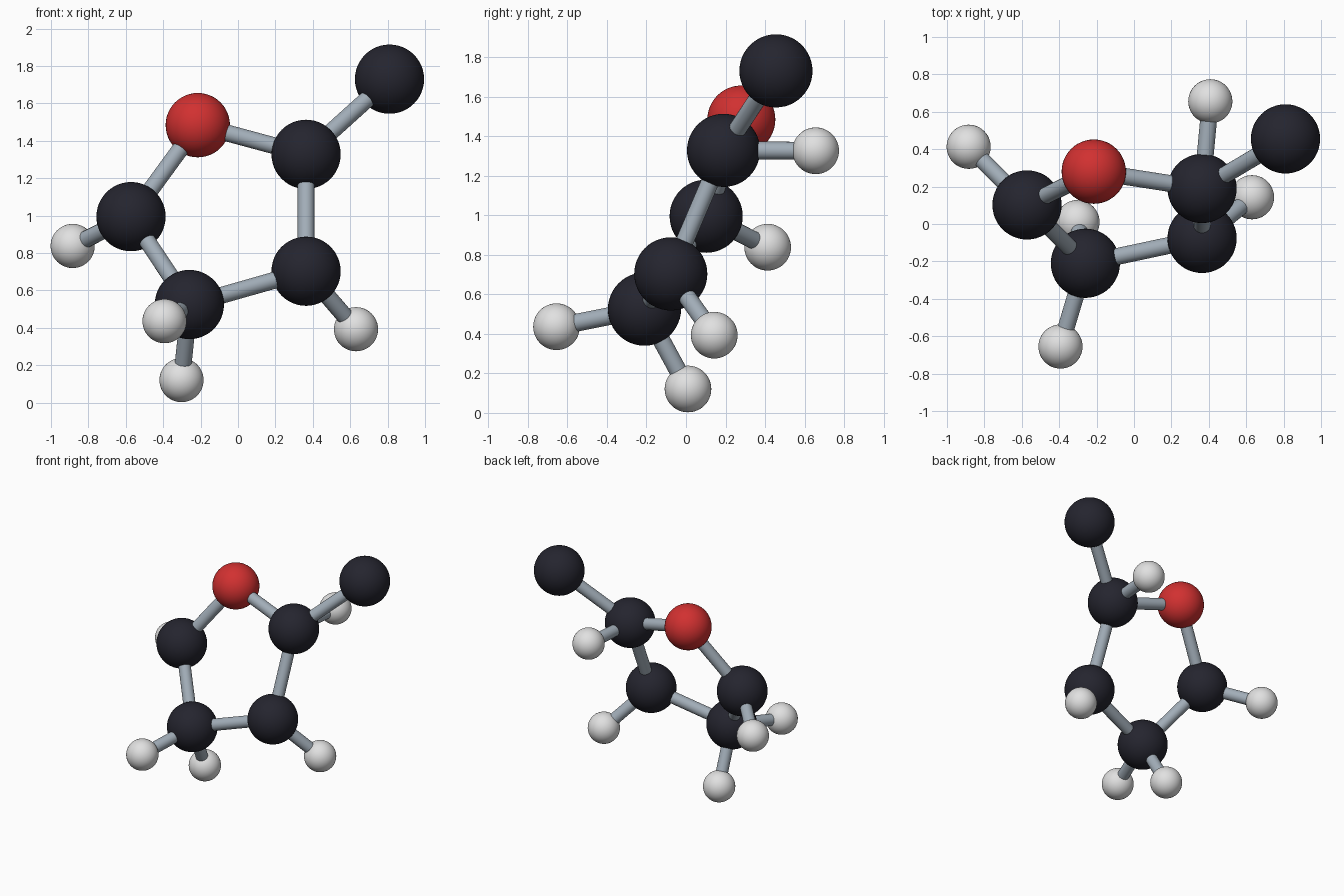
import bpy
from mathutils import Vector

cube = bpy.data.objects.get("Cube")
if cube:
    bpy.data.objects.remove(cube, do_unlink=True)


def make_material(name, colour, roughness=0.5):
    mat = bpy.data.materials.new(name)
    mat.use_nodes = True
    rgba = (*colour, 1.0)
    mat.diffuse_color = rgba
    shader = mat.node_tree.nodes["Principled BSDF"]
    shader.inputs["Base Color"].default_value = rgba
    shader.inputs["Roughness"].default_value = roughness
    return mat


# Radius and material for each kind of atom
KINDS = {
    "carbon": (0.185, make_material("charcoal", (0.018, 0.018, 0.028))),
    "oxygen": (0.172, make_material("red", (0.64, 0.03, 0.03))),
    "hydrogen": (0.118, make_material("off_white", (0.75, 0.75, 0.75))),
}
BOND_RADIUS = 0.045
BOND_MATERIAL = make_material("blue_grey", (0.36, 0.42, 0.48))

# Atom centres
ATOMS = {
    "ring_oxygen": (-0.215, 0.28, 1.484),
    "ring_carbon_left": (0.364, 0.19, 1.328),
    "ring_carbon_lower_left": (0.364, -0.077, 0.703),
    "ring_carbon_bottom": (-0.26, -0.21, 0.525),
    "ring_carbon_right": (-0.572, 0.102, 0.995),
    "branch_carbon": (0.81, 0.455, 1.73),
    "back_hydrogen": (0.408, 0.656, 1.326),
    "left_hydrogen": (0.631, 0.143, 0.393),
    "front_hydrogen": (-0.393, -0.655, 0.436),
    "bottom_hydrogen": (-0.302, 0.01, 0.121),
    "right_hydrogen": (-0.884, 0.413, 0.838),
}

# The ring closes on itself, then the outer atoms hang off it
RING = [name for name in ATOMS if name.startswith("ring")]
BONDS = list(zip(RING, RING[1:] + RING[:1])) + [
    ("ring_carbon_left", "branch_carbon"),
    ("ring_carbon_left", "back_hydrogen"),
    ("ring_carbon_lower_left", "left_hydrogen"),
    ("ring_carbon_bottom", "front_hydrogen"),
    ("ring_carbon_bottom", "bottom_hydrogen"),
    ("ring_carbon_right", "right_hydrogen"),
]


def finish(name, mat):
    obj = bpy.context.object
    obj.name = obj.data.name = name
    obj.data.materials.append(mat)
    bpy.ops.object.shade_smooth_by_angle()


def add_atom(name, centre):
    radius, mat = next(v for kind, v in KINDS.items() if kind in name)
    bpy.ops.mesh.primitive_uv_sphere_add(
        segments=48, ring_count=24, radius=radius, location=centre)
    finish(name, mat)


def add_bond(first, second):
    a, b = Vector(ATOMS[first]), Vector(ATOMS[second])
    bpy.ops.mesh.primitive_cylinder_add(
        vertices=24, radius=BOND_RADIUS, depth=(b - a).length,
        location=(a + b) / 2, rotation=(b - a).to_track_quat("Z", "Y").to_euler())
    finish(f"bond_{first}_to_{second}", BOND_MATERIAL)


for atom_name, position in ATOMS.items():
    add_atom(atom_name, position)
for pair in BONDS:
    add_bond(*pair)
